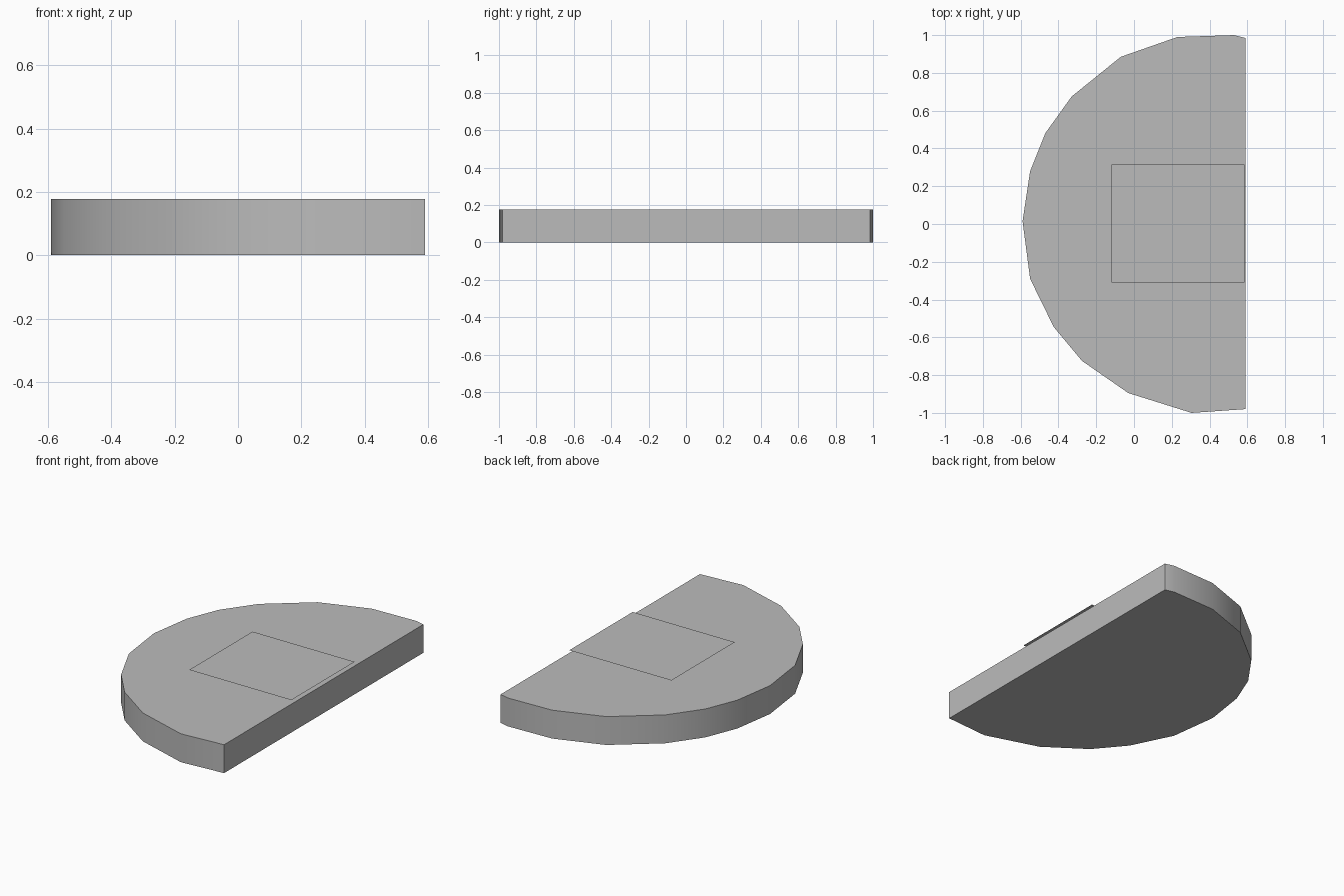
import bpy, bmesh, math

old = bpy.data.objects.get("Cube")
if old:
    bpy.data.objects.remove(old, do_unlink=True)

# Single plain grey
GREY = (0.5, 0.5, 0.5, 1.0)
grey = bpy.data.materials.new("plain_grey")
grey.use_nodes = True
grey.diffuse_color = GREY
grey.node_tree.nodes["Principled BSDF"].inputs["Base Color"].default_value = GREY


def flat_shape(name, outline, z, height=0.0):
    """Horizontal sheet from an outline, raised into a solid when height is given."""
    bm = bmesh.new()
    face = bm.faces.new([bm.verts.new((x, y, z)) for x, y in outline])
    if height:
        ext = bmesh.ops.extrude_face_region(bm, geom=[face], use_keep_orig=True)
        tops = [g for g in ext["geom"] if isinstance(g, bmesh.types.BMVert)]
        bmesh.ops.translate(bm, verts=tops, vec=(0, 0, height))
        bmesh.ops.recalc_face_normals(bm, faces=bm.faces)
    else:
        bm.normal_update()
        if face.normal.z < 0:
            face.normal_flip()
    mesh = bpy.data.meshes.new(name)
    bm.to_mesh(mesh)
    bm.free()
    mesh.materials.append(grey)
    obj = bpy.data.objects.new(name, mesh)
    bpy.context.collection.objects.link(obj)
    return obj


# Half-round base slab with one straight side
rim = [(0.59, 0.985), (0.53, 1.0), (0.23, 0.99), (-0.07, 0.885), (-0.33, 0.675),
       (-0.47, 0.48), (-0.55, 0.28), (-0.59, 0.015), (-0.55, -0.29), (-0.425, -0.545),
       (-0.275, -0.725), (-0.03, -0.895), (0.305, -1.0), (0.59, -0.98)]
slab = flat_shape("base_slab", rim, 0.0, 0.177)

# Thin half-round sheet lying just above the slab
inner = [(0.585, 0.86), (0.41, 0.89), (0.145, 0.85), (-0.127, 0.69), (-0.33, 0.5),
         (-0.45, 0.18), (-0.477, -0.05), (-0.43, -0.26), (-0.32, -0.445),
         (-0.13, -0.69), (0.1, -0.82), (0.35, -0.88), (0.585, -0.84)]
flat_shape("inner_sheet", inner, 0.18)

# Raised rectangular sheet against the straight side
rect = [(-0.12, -0.31), (0.585, -0.31), (0.585, 0.315), (-0.12, 0.315)]
flat_shape("square_sheet", rect, 0.198)

# Smooth rim with crisp corners
bpy.ops.object.select_all(action="DESELECT")
slab.select_set(True)
bpy.context.view_layer.objects.active = slab
bpy.ops.object.shade_smooth_by_angle(angle=math.radians(40))
